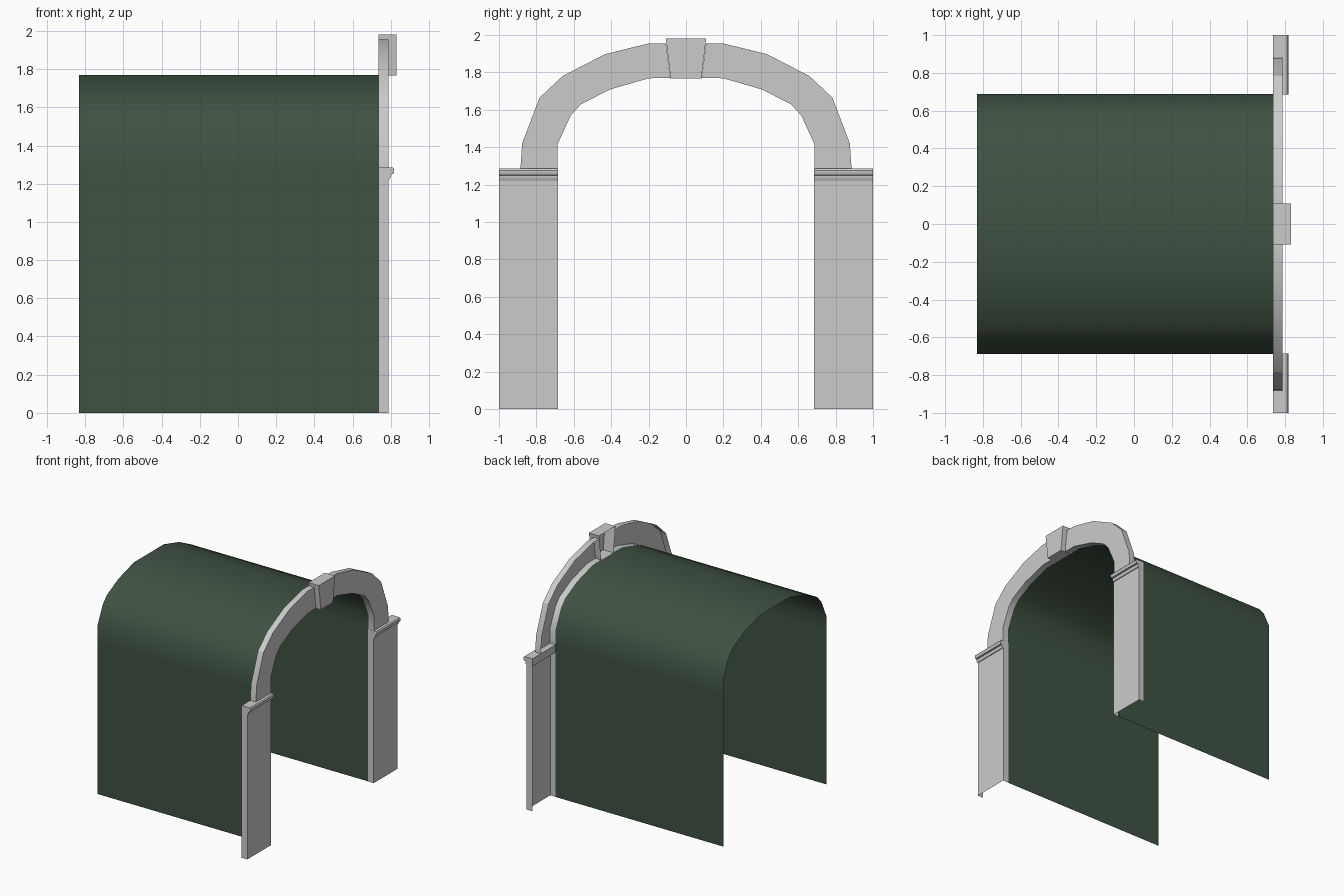
import bpy, bmesh, math
from mathutils import Vector

if "Cube" in bpy.data.objects:
    bpy.data.objects.remove(bpy.data.objects["Cube"])

WALL_X, FACE_X, BACK_X = 0.735, 0.787, -0.832
SPRING_Z = 1.285

# half profiles (y, z), from springing line to crown
INNER = [(0.687, SPRING_Z), (0.687, 1.415), (0.617, 1.568), (0.563, 1.628),
         (0.407, 1.708), (0.2, 1.768), (0.083, 1.77)]
OUTER = [(0.885, SPRING_Z), (0.876, 1.42), (0.783, 1.664), (0.66, 1.78),
         (0.433, 1.897), (0.197, 1.955), (0.107, 1.955)]


def finish(name, bm, mirror=False, angle=35):
    bmesh.ops.recalc_face_normals(bm, faces=bm.faces[:])
    me = bpy.data.meshes.new(name)
    bm.to_mesh(me)
    bm.free()
    ob = bpy.data.objects.new(name, me)
    bpy.context.collection.objects.link(ob)
    bpy.ops.object.select_all(action='DESELECT')
    ob.select_set(True)
    bpy.context.view_layer.objects.active = ob
    bpy.ops.object.shade_smooth_by_angle(angle=math.radians(angle))
    if mirror:
        mod = ob.modifiers.new("mirror_y", 'MIRROR')
        mod.use_axis = (False, True, False)
        mod.use_mirror_merge = False
    return ob


def sweep(points, vec, closed=False, caps=0):
    """Extrude a 3D polyline along vec; caps: 0 none, 1 far end, 2 both."""
    bm = bmesh.new()
    a = [bm.verts.new(p) for p in points]
    b = [bm.verts.new(Vector(p) + Vector(vec)) for p in points]
    n = len(a)
    for i in range(n if closed else n - 1):
        j = (i + 1) % n
        bm.faces.new((a[i], a[j], b[j], b[i]))
    front = bm.faces.new(b) if caps else None
    if caps == 2:
        bm.faces.new(a[::-1])
    return bm, front


def moulded_block(name, outline, face_x, rim, rise, mirror=False):
    """Open-backed block with a bevelled rim around its front face."""
    bm, front = sweep([(WALL_X, y, z) for y, z in outline],
                      (face_x - rise - WALL_X, 0, 0), closed=True, caps=1)
    bmesh.ops.inset_region(bm, faces=[front], thickness=rim,
                           use_boundary=True, use_even_offset=True)
    for v in front.verts:
        v.co.x = face_x
    return finish(name, bm, mirror, 25)


# barrel vault with side walls: a single open sheet
half = [(0.687, 0)] + INNER[:-1]
profile = half + [(-y, z) for y, z in reversed(half)]
bm, _ = sweep([(BACK_X, y, z) for y, z in profile], (WALL_X - BACK_X, 0, 0))
vault = finish("vault", bm, angle=40)
green = bpy.data.materials.new("dark_green")
green.diffuse_color = (0.05, 0.085, 0.055, 1)
green.use_nodes = True
green.node_tree.nodes["Principled BSDF"].inputs["Base Color"].default_value = green.diffuse_color
vault.data.materials.append(green)

# arch ring, one half mirrored
moulded_block("arch_ring", OUTER + INNER[::-1], FACE_X, 0.018, 0.014, True)

# keystone
moulded_block("keystone", [(-0.108, 1.982), (0.108, 1.982),
                           (0.082, 1.767), (-0.082, 1.767)], 0.83, 0.014, 0.01)

# pilasters: open-backed U section
bm, _ = sweep([(WALL_X, 1, 0), (FACE_X, 1, 0), (FACE_X, 0.685, 0), (WALL_X, 0.685, 0)],
              (0, 0, 1.23))
finish("pilasters", bm, True)

# impost mouldings on top of the pilasters
section = [(WALL_X, 1.222), (0.793, 1.222), (0.799, 1.232), (0.799, 1.248),
           (0.813, 1.251), (0.818, 1.262), (0.818, 1.276), (0.811, SPRING_Z),
           (WALL_X, SPRING_Z)]
bm, _ = sweep([(x, 0.685, z) for x, z in section], (0, 0.315, 0), closed=True, caps=2)
finish("imposts", bm, True)
